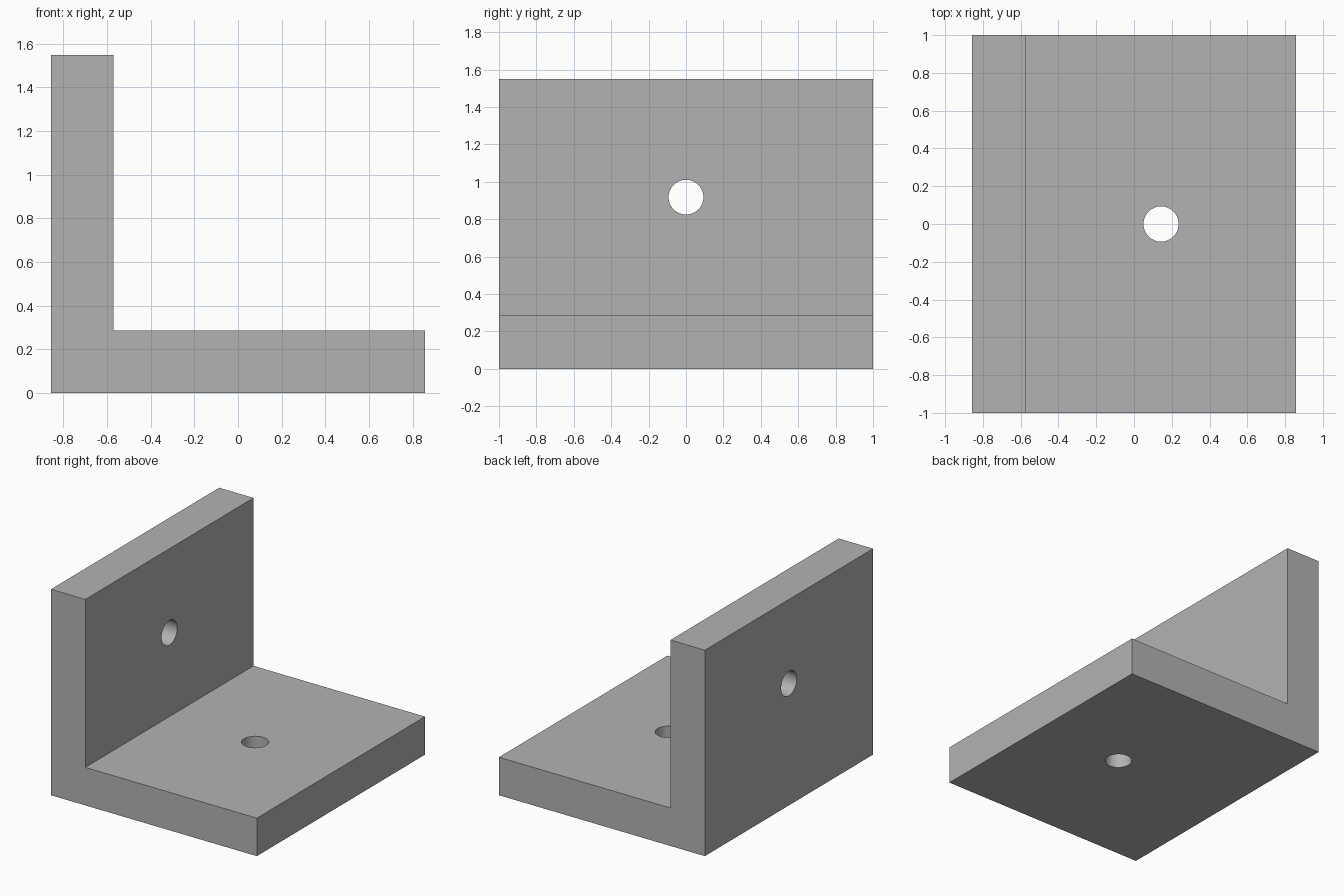
import bpy
import bmesh
import math

old = bpy.data.objects.get("Cube")
if old:
    bpy.data.objects.remove(old, do_unlink=True)

HALF_W, HALF_D, HEIGHT, THICK, HOLE_R = 0.857, 1.0, 1.55, 0.286, 0.093
INNER_X = -HALF_W + THICK

# Plain grey finish
grey = bpy.data.materials.new("grey")
grey.use_nodes = True
colour = (0.45, 0.45, 0.45, 1)
grey.diffuse_color = colour
grey.node_tree.nodes["Principled BSDF"].inputs["Base Color"].default_value = colour

# L-shaped profile extruded along y
profile = [(-HALF_W, 0), (HALF_W, 0), (HALF_W, THICK),
           (INNER_X, THICK), (INNER_X, HEIGHT), (-HALF_W, HEIGHT)]
bm = bmesh.new()
face = bm.faces.new([bm.verts.new((x, -HALF_D, z)) for x, z in profile])
extruded = bmesh.ops.extrude_face_region(bm, geom=[face])["geom"]
bmesh.ops.translate(bm, vec=(0, 2 * HALF_D, 0),
                    verts=[v for v in extruded if isinstance(v, bmesh.types.BMVert)])
bmesh.ops.recalc_face_normals(bm, faces=bm.faces)
mesh = bpy.data.meshes.new("angle_bracket")
bm.to_mesh(mesh)
bm.free()
mesh.materials.append(grey)
bracket = bpy.data.objects.new("angle_bracket", mesh)
bpy.context.collection.objects.link(bracket)


def drill(name, location, rotation):
    """Cut a round through-hole in the bracket."""
    bpy.ops.mesh.primitive_cylinder_add(vertices=64, radius=HOLE_R, depth=2 * THICK,
                                        location=location, rotation=rotation)
    cutter = bpy.context.object
    cutter.name = name
    cutter.hide_render = True
    cutter.data.materials.append(grey)
    cut = bracket.modifiers.new(name, "BOOLEAN")
    cut.operation = "DIFFERENCE"
    cut.solver = "EXACT"
    cut.object = cutter
    bpy.ops.object.select_all(action="DESELECT")
    bpy.context.view_layer.objects.active = bracket
    bracket.select_set(True)
    bpy.ops.object.modifier_apply(modifier=cut.name)
    bpy.data.objects.remove(cutter, do_unlink=True)


# Hole centred in the exposed part of each leg
drill("base_hole", ((INNER_X + HALF_W) / 2, 0, THICK / 2), (0, 0, 0))
drill("wall_hole", (-HALF_W + THICK / 2, 0, (THICK + HEIGHT) / 2), (0, math.pi / 2, 0))

# Smooth bores, crisp edges
bpy.ops.object.shade_smooth_by_angle(angle=math.radians(30))
